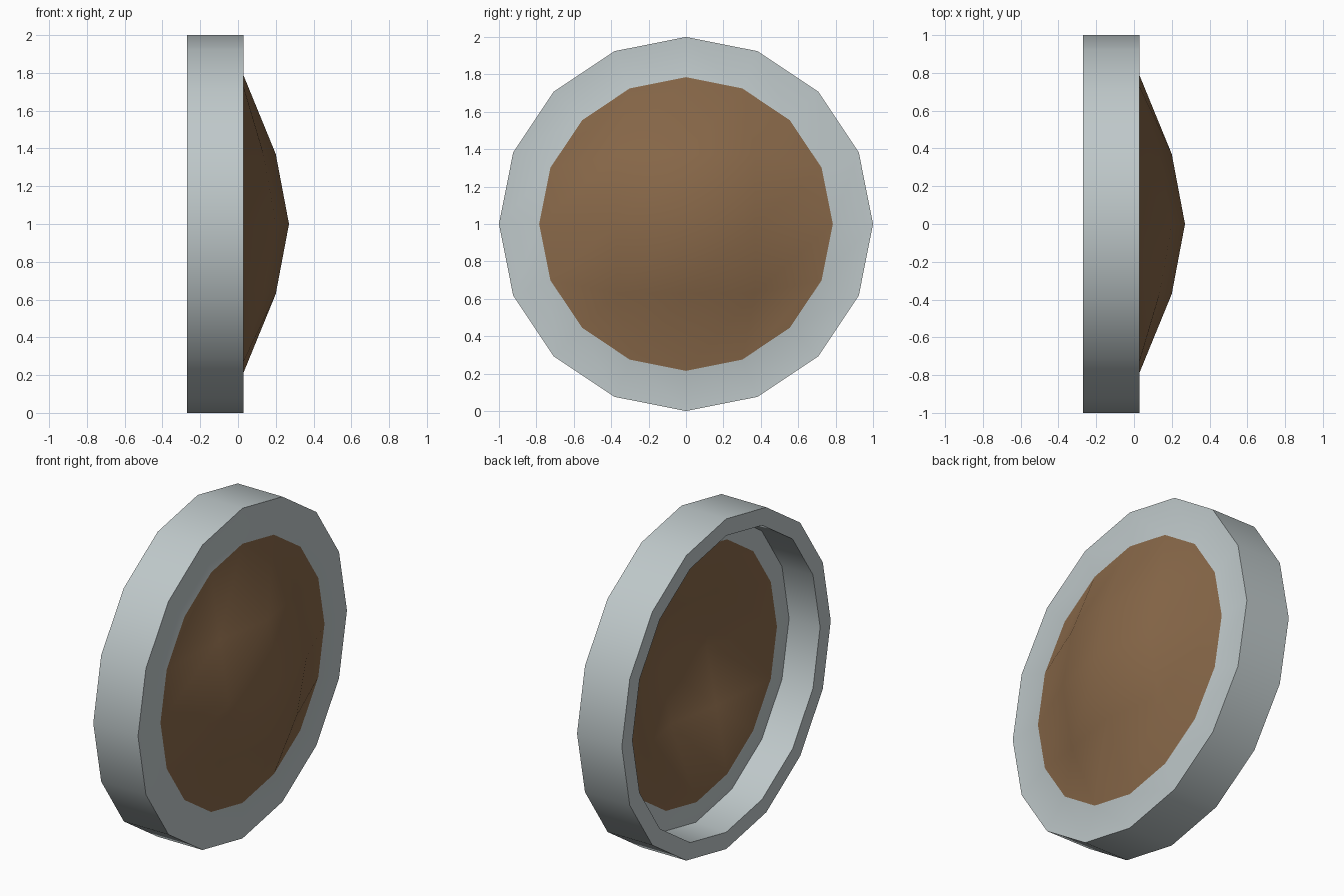
import bpy, bmesh, math

if "Cube" in bpy.data.objects:
    bpy.data.objects.remove(bpy.data.objects["Cube"])

STEP = math.pi / 8          # 16-sided outline
CZ = 1.0                    # height of the disc centre


def material(name, rgb):
    m = bpy.data.materials.new(name)
    m.diffuse_color = (*rgb, 1)
    m.use_nodes = True
    m.node_tree.nodes["Principled BSDF"].inputs["Base Color"].default_value = m.diffuse_color
    return m


bm = bmesh.new()


def ring(x, r):
    return [bm.verts.new((x, r * math.sin(k * STEP), CZ + r * math.cos(k * STEP)))
            for k in range(16)]


# Outer band and front flange
back, front, inner = ring(-0.27, 1.0), ring(0.03, 1.0), ring(0.03, 0.785)
for a, b in ((back, front), (front, inner)):
    for k in range(16):
        n = (k + 1) % 16
        bm.faces.new((a[k], a[n], b[n], b[k]))

# Domed centre: a 4 x 4 grid of quads filling the 16-sided opening
depth = {0: 0.27, 1: 0.20, 2: 0.135}


def grid_vert(i, j):
    if max(abs(i), abs(j)) < 2:
        return bm.verts.new((depth[abs(i) + abs(j)], 0.37 * i, CZ + 0.37 * j))
    if j == 2:
        k = i
    elif j == -2:
        k = 8 - i
    else:
        k = 4 - j if i == 2 else 12 + j
    return inner[k % 16]


grid = {(i, j): grid_vert(i, j) for i in range(-2, 3) for j in range(-2, 3)}
for i in range(-2, 2):
    for j in range(-2, 2):
        f = bm.faces.new((grid[i, j], grid[i + 1, j], grid[i + 1, j + 1], grid[i, j + 1]))
        f.material_index = 1

bmesh.ops.recalc_face_normals(bm, faces=bm.faces[:])
bm.normal_update()
# Outside of the shell faces +x
if grid[0, 0].normal.x < 0:
    bmesh.ops.reverse_faces(bm, faces=bm.faces[:])

mesh = bpy.data.meshes.new("domed_disc")
bm.to_mesh(mesh)
bm.free()
obj = bpy.data.objects.new("domed_disc", mesh)
bpy.context.collection.objects.link(obj)
mesh.materials.append(material("pale grey metal", (0.52, 0.58, 0.59)))
mesh.materials.append(material("brown wood", (0.25, 0.14, 0.067)))

# Shell thickness, grown inwards
solid = obj.modifiers.new("thickness", 'SOLIDIFY')
solid.thickness = 0.1
solid.offset = -1
solid.use_even_offset = True

bpy.context.view_layer.objects.active = obj
obj.select_set(True)
bpy.ops.object.modifier_apply(modifier=solid.name)
bpy.ops.object.shade_smooth_by_angle(angle=math.radians(30))
